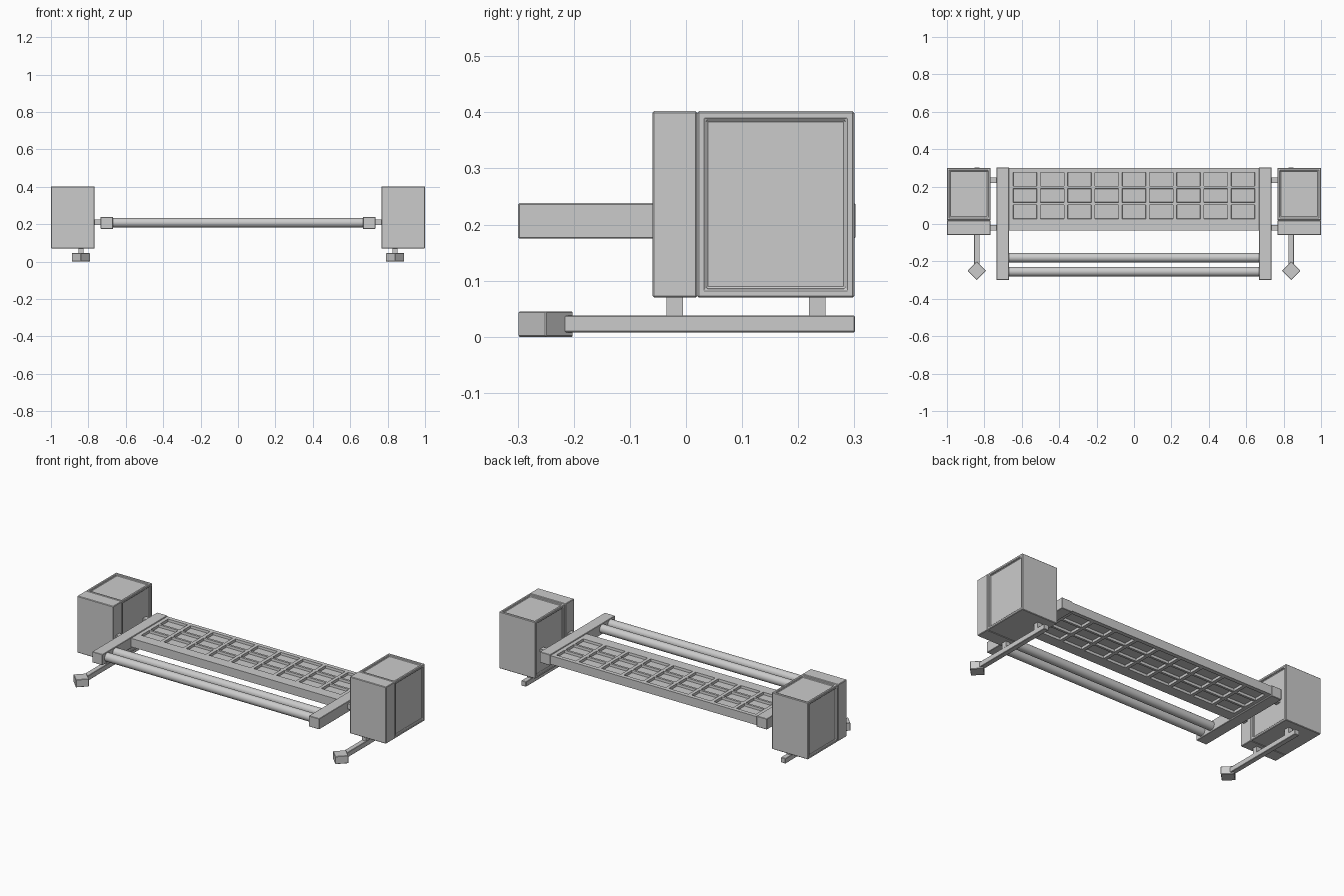
import bpy, bmesh, math
from mathutils import Vector, Matrix

if "Cube" in bpy.data.objects:
    bpy.data.objects.remove(bpy.data.objects["Cube"])


def finish(name, bm, bevel=0.0, mirror=False):
    bmesh.ops.recalc_face_normals(bm, faces=bm.faces)
    me = bpy.data.meshes.new(name)
    bm.to_mesh(me)
    bm.free()
    ob = bpy.data.objects.new(name, me)
    bpy.context.collection.objects.link(ob)
    if bevel:
        m = ob.modifiers.new("edge_bevel", 'BEVEL')
        m.width, m.segments, m.limit_method = bevel, 1, 'ANGLE'
    if mirror:
        ob.modifiers.new("mirror", 'MIRROR')
    return ob


def box_bm(x, y, z):
    bm = bmesh.new()
    size = Matrix.Diagonal((x[1] - x[0], y[1] - y[0], z[1] - z[0], 1))
    mid = Vector((sum(x) / 2, sum(y) / 2, sum(z) / 2))
    bmesh.ops.create_cube(bm, size=1, matrix=Matrix.Translation(mid) @ size)
    return bm


def box(name, x, y, z, bevel=0.002, mirror=True):
    return finish(name, box_bm(x, y, z), bevel, mirror)


def recess(bm, faces, margin, depth):
    if margin:
        bmesh.ops.inset_individual(bm, faces=faces, thickness=margin)
    bmesh.ops.inset_individual(bm, faces=faces, thickness=0.002, depth=-depth)


# End housings: plain front block, rear block with recessed panels
box("housing_front", (0.766, 1.0), (-0.06, 0.02), (0.07, 0.402), 0.003)
bm = box_bm((0.766, 1.0), (0.02, 0.30), (0.07, 0.402))
bm.normal_update()
panels = [f for f in bm.faces if abs(f.normal.x) > 0.9 or f.normal.z > 0.9]
recess(bm, panels, 0.021, 0.008)
finish("housing_rear", bm, 0.003, True)

# Skids under the housings, with diamond feet
box("skid_bar", (0.825, 0.855), (-0.225, 0.301), (0.008, 0.038))
for i, y in enumerate((-0.02, 0.234)):
    box(f"skid_post_{i}", (0.826, 0.854), (y - 0.015, y + 0.015), (0.036, 0.072), 0)
    box(f"frame_link_{i}", (0.73, 0.77), (y - 0.015, y + 0.015), (0.195, 0.225), 0)
bm = box_bm((-0.035, 0.035), (-0.035, 0.035), (0, 0.045))
bm.transform(Matrix.Translation((0.84, -0.25, 0)) @ Matrix.Rotation(math.pi / 4, 4, 'Z'))
finish("skid_foot", bm, 0.002, True)

# Side rails of the middle frame
box("side_rail", (0.668, 0.735), (-0.299, 0.302), (0.175, 0.238))

# Round cross rods
for i, y in enumerate((-0.18, -0.255)):
    bm = bmesh.new()
    bmesh.ops.create_cone(bm, cap_ends=True, segments=32, radius1=0.025, radius2=0.025, depth=1.35,
                          matrix=Matrix.Translation((0, y, 0.208)) @ Matrix.Rotation(math.pi / 2, 4, 'Y'))
    rod = finish(f"cross_rod_{i}", bm)
    bpy.ops.object.select_all(action='DESELECT')
    rod.select_set(True)
    bpy.context.view_layer.objects.active = rod
    bpy.ops.object.shade_smooth_by_angle(angle=math.radians(40))

# Deck panel with a 9 x 3 field of pockets on both faces
xs = [(c - 4) * 0.1457 for c in range(9)]
ys = [0.152 + (r - 1) * 0.087 for r in range(3)]
HX, HY = 0.063, 0.037
bm = box_bm((-0.67, 0.67), (-0.035, 0.30), (0.183, 0.233))
cuts = [((x + s, 0, 0), (1, 0, 0)) for x in xs for s in (-HX, HX)]
cuts += [((0, y + s, 0), (0, 1, 0)) for y in ys for s in (-HY, HY)]
for co, no in cuts:
    bmesh.ops.bisect_plane(bm, geom=bm.verts[:] + bm.edges[:] + bm.faces[:], plane_co=co, plane_no=no)
bm.normal_update()


def in_pocket(f):
    c = f.calc_center_median()
    return (abs(f.normal.z) > 0.9 and any(abs(c.x - x) < 0.01 for x in xs)
            and any(abs(c.y - y) < 0.01 for y in ys))


recess(bm, [f for f in bm.faces if in_pocket(f)], 0, 0.014)
finish("deck_panel", bm)
